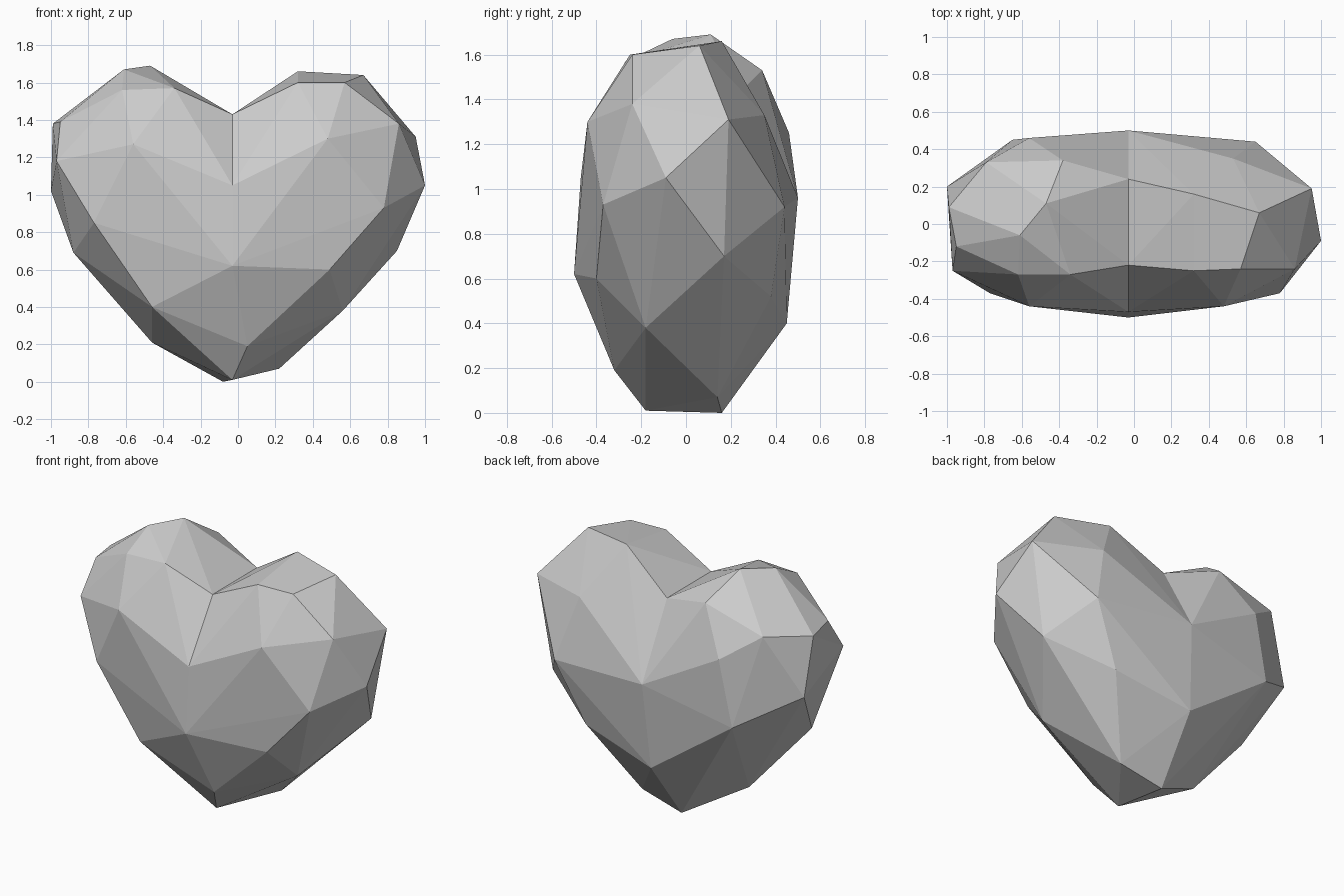
import bpy
import bmesh
from mathutils import Vector

# Remove the default object only
default_cube = bpy.data.objects.get("Cube")
if default_cube:
    bpy.data.objects.remove(default_cube, do_unlink=True)

# Corner points in hundredths of a unit: the loop that divides the two lobes
SEAM = [(-3, 24, 143), (-3, -22, 143), (-3, -47, 105), (-3, -50, 62),
        (5, -32, 19), (-3, -18, 1), (-8, 16, 0), (-6, 45, 40), (-3, 50, 96)]

# Corners of the lobe on the +x side, crown first, then belt, then tip
LEFT_LOBE = [(32, -25, 160), (57, -24, 160), (67, 6, 164), (32, 16, 166),
             (86, -24, 138), (95, 19, 131), (53, 35, 133), (48, -44, 130),
             (100, -9, 105), (78, -37, 93), (85, 17, 70), (65, 44, 92),
             (49, -40, 60), (46, 38, 52), (56, -18, 38), (22, 14, 7)]

# Corners of the lobe on the -x side, crown first, then belt, then tip
RIGHT_LOBE = [(-34, -27, 157), (-62, -27, 156), (-61, -6, 167), (-47, 11, 169),
              (-38, 34, 153), (-79, 33, 141), (-99, 9, 138), (-95, -12, 139),
              (-56, -44, 127), (-56, 46, 125), (-97, -25, 118), (-100, 20, 102),
              (-77, -37, 85), (-65, 45, 82), (-88, -5, 69), (-46, -36, 40),
              (-46, 0, 21)]


def make_material(name, colour):
    material = bpy.data.materials.new(name)
    material.use_nodes = True
    material.diffuse_color = colour
    shader = next(n for n in material.node_tree.nodes if n.type == 'BSDF_PRINCIPLED')
    shader.inputs["Base Color"].default_value = colour
    return material


def add_lobe(target, lobe_points):
    """Wrap facets round one lobe and leave it open along the seam."""
    lobe = bmesh.new()
    seam = [lobe.verts.new(Vector(p) / 100) for p in SEAM]
    outer = [lobe.verts.new(Vector(p) / 100) for p in lobe_points]
    bmesh.ops.convex_hull(lobe, input=seam + outer)
    inner_wall = [f for f in lobe.faces if all(v in seam for v in f.verts)]
    bmesh.ops.delete(lobe, geom=inner_wall, context='FACES')
    # Copy the open shell into the shared mesh
    copies = {v: target.verts.new(v.co) for v in lobe.verts if v.link_faces}
    for face in lobe.faces:
        target.faces.new([copies[v] for v in face.verts])
    lobe.free()


# Heart body: two faceted lobes welded along the seam
bm = bmesh.new()
for points in (LEFT_LOBE, RIGHT_LOBE):
    add_lobe(bm, points)
bmesh.ops.remove_doubles(bm, verts=bm.verts[:], dist=0.0001)
open_edges = [e for e in bm.edges if e.is_boundary]
if open_edges:
    bmesh.ops.holes_fill(bm, edges=open_edges, sides=0)
bmesh.ops.triangulate(bm, faces=[f for f in bm.faces if len(f.verts) > 3])
bmesh.ops.recalc_face_normals(bm, faces=bm.faces[:])

mesh = bpy.data.meshes.new("heart_body")
bm.to_mesh(mesh)
bm.free()
mesh.materials.append(make_material("light_grey", (0.6, 0.6, 0.6, 1.0)))
heart = bpy.data.objects.new("heart_body", mesh)
bpy.context.collection.objects.link(heart)
